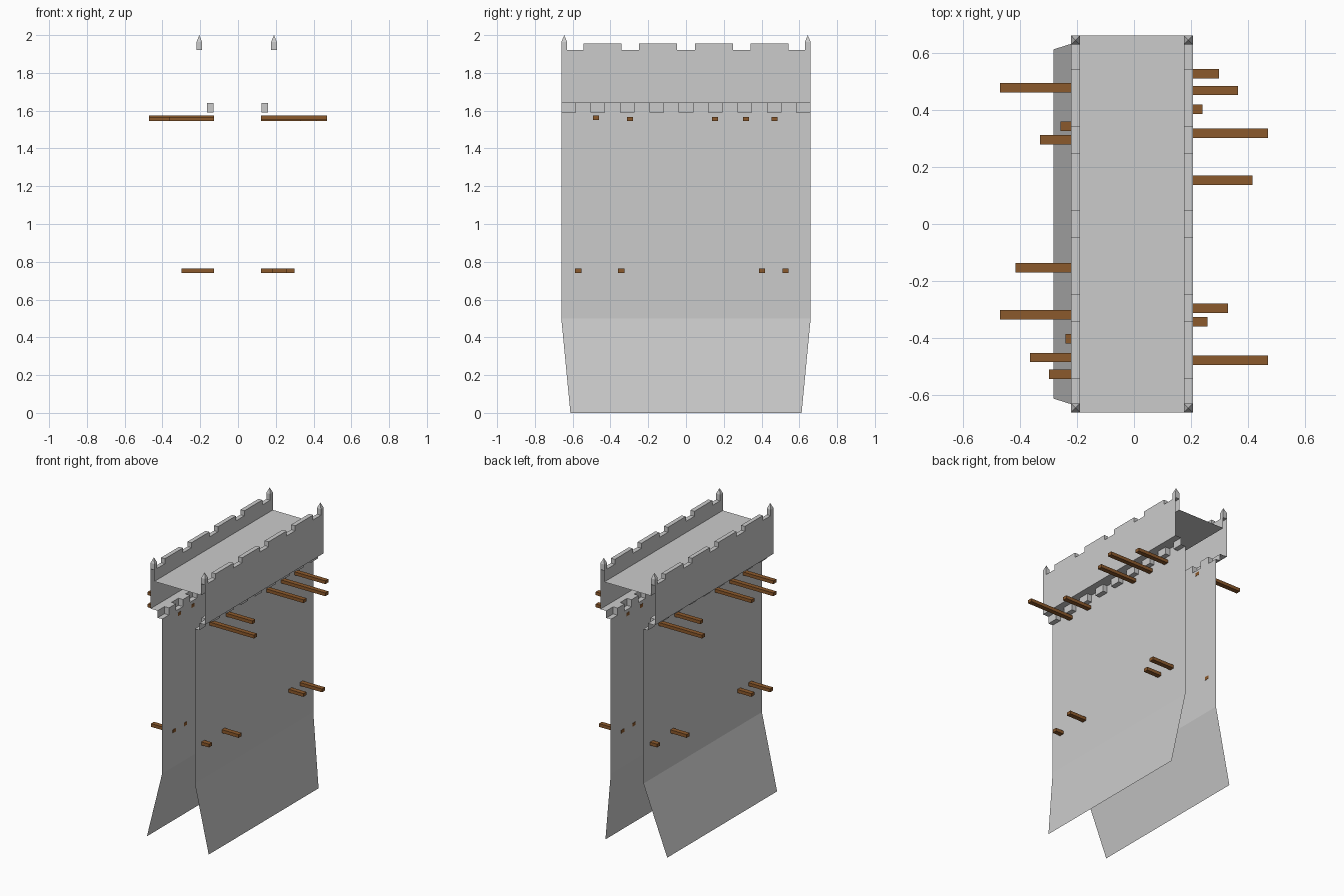
import bpy, bmesh

if "Cube" in bpy.data.objects:
    bpy.data.objects.remove(bpy.data.objects["Cube"])

Y = 0.66                                   # half length of the wall
Z_FOLD, Z_CORBEL, Z_LEDGE, Z_DECK, Z_RIM, Z_MERLON = 0.5, 1.59, 1.64, 1.84, 1.92, 1.955

wood = bpy.data.materials.new("wood")
wood.diffuse_color = (0.26, 0.10, 0.025, 1)
wood.use_nodes = True
wood.node_tree.nodes["Principled BSDF"].inputs["Base Color"].default_value = wood.diffuse_color


def finish(bm, name, mat=None):
    bmesh.ops.remove_doubles(bm, verts=bm.verts, dist=0.0005)
    bmesh.ops.recalc_face_normals(bm, faces=bm.faces)
    me = bpy.data.meshes.new(name)
    bm.to_mesh(me)
    bm.free()
    ob = bpy.data.objects.new(name, me)
    bpy.context.collection.objects.link(ob)
    if mat:
        me.materials.append(mat)
    return ob


def face(bm, *pts):
    return bm.faces.new([bm.verts.new(p) for p in pts])


def sweep(bm, profile, y0, y1):
    """Sheet made by sweeping an open (x, z) profile along y."""
    for (xa, za), (xb, zb) in zip(profile, profile[1:]):
        face(bm, (xa, y0, za), (xa, y1, za), (xb, y1, zb), (xb, y0, zb))


def end_plate(bm, xa, xb, y, za, zb):
    face(bm, (xa, y, za), (xb, y, za), (xb, y, zb), (xa, y, zb))


def box(bm, x0, x1, y0, y1, z0, z1):
    sweep(bm, [(x0, z0), (x1, z0), (x1, z1), (x0, z1), (x0, z0)], y0, y1)
    end_plate(bm, x0, x1, y0, z0, z1)
    end_plate(bm, x0, x1, y1, z0, z1)


# corbel intervals and merlon intervals along y
PITCH, CW = 0.1554, 0.0768
corbels = [(-Y + k * PITCH, -Y + k * PITCH + CW) for k in range(9)]
merlons = [(c - 0.1, c + 0.1) for c in (-0.4425, -0.1475, 0.1475, 0.4425)]

# beams: (y, reach in x, centre z); the other side is turned half round
beams = [(-0.477, 0.47, 1.562), (-0.296, 0.33, 1.556), (0.153, 0.415, 1.556),
         (0.318, 0.47, 1.556), (0.468, 0.365, 1.556),
         (-0.57, 0.185, 0.753), (-0.343, 0.257, 0.753),
         (0.402, 0.24, 0.753), (0.527, 0.298, 0.753)]

# side name, direction, wall x, foot x, parapet inner x, parapet outer x
sides = [("right", 1, 0.125, 0.20, 0.175, 0.206),
         ("left", -1, -0.13, -0.282, -0.19, -0.22)]

for side, s, wall, foot, inner, outer in sides:
    bracket = wall + s * 0.035

    # wall sheet with flared, slightly narrower foot
    bm = bmesh.new()
    face(bm, (foot, -0.612, 0), (foot, 0.612, 0), (wall, Y, Z_FOLD), (wall, -Y, Z_FOLD))
    sweep(bm, [(wall, Z_FOLD), (wall, Z_CORBEL)], -Y, Y)
    for (_, a), (b, _) in zip(corbels, corbels[1:]):
        sweep(bm, [(wall, Z_CORBEL), (wall, Z_LEDGE), (outer, Z_LEDGE)], a, b)
    finish(bm, side + "_wall")

    # hollow corbels under the overhang
    bm = bmesh.new()
    for a, b in corbels:
        sweep(bm, [(wall, Z_CORBEL), (bracket, Z_CORBEL), (bracket, Z_LEDGE), (outer, Z_LEDGE)], a, b)
        for y in (a, b):
            if abs(y) < Y - 0.01:
                end_plate(bm, wall, bracket, y, Z_CORBEL, Z_LEDGE)
    finish(bm, side + "_corbels")

    # parapet with merlons, open at both ends
    bm = bmesh.new()
    sweep(bm, [(outer, Z_LEDGE), (outer, Z_RIM)], -Y, Y)
    sweep(bm, [(inner, Z_RIM), (inner, Z_DECK)], -Y, Y)
    cuts = [-Y] + [y for m in merlons for y in m] + [Y]
    for k, (a, b) in enumerate(zip(cuts, cuts[1:])):
        if k % 2:
            sweep(bm, [(outer, Z_RIM), (outer, Z_MERLON), (inner, Z_MERLON), (inner, Z_RIM)], a, b)
            end_plate(bm, inner, outer, a, Z_RIM, Z_MERLON)
            end_plate(bm, inner, outer, b, Z_RIM, Z_MERLON)
        else:
            sweep(bm, [(outer, Z_RIM), (inner, Z_RIM)], a, b)
    finish(bm, side + "_parapet")

    # pointed corner posts
    bm = bmesh.new()
    for e in (-1, 1):
        y0, y1 = e * Y, e * (Y - 0.031)
        box(bm, inner, outer, y0, y1, Z_RIM, 1.963)
        tip = ((inner + outer) / 2, (y0 + y1) / 2, 2.0)
        ring = [(inner, y0), (outer, y0), (outer, y1), (inner, y1)]
        for p, q in zip(ring, ring[1:] + ring[:1]):
            face(bm, (*p, 1.963), (*q, 1.963), tip)
    finish(bm, side + "_corner_posts")

    # projecting timber beams
    bm = bmesh.new()
    for y, reach, z in beams:
        box(bm, wall - s * 0.002, s * reach, s * y - 0.0165, s * y + 0.0165, z - 0.0115, z + 0.0115)
    finish(bm, side + "_beams", wood)

# walkway deck between the parapets
bm = bmesh.new()
sweep(bm, [(sides[1][4], Z_DECK), (sides[0][4], Z_DECK)], -Y, Y)
finish(bm, "walkway_deck")
